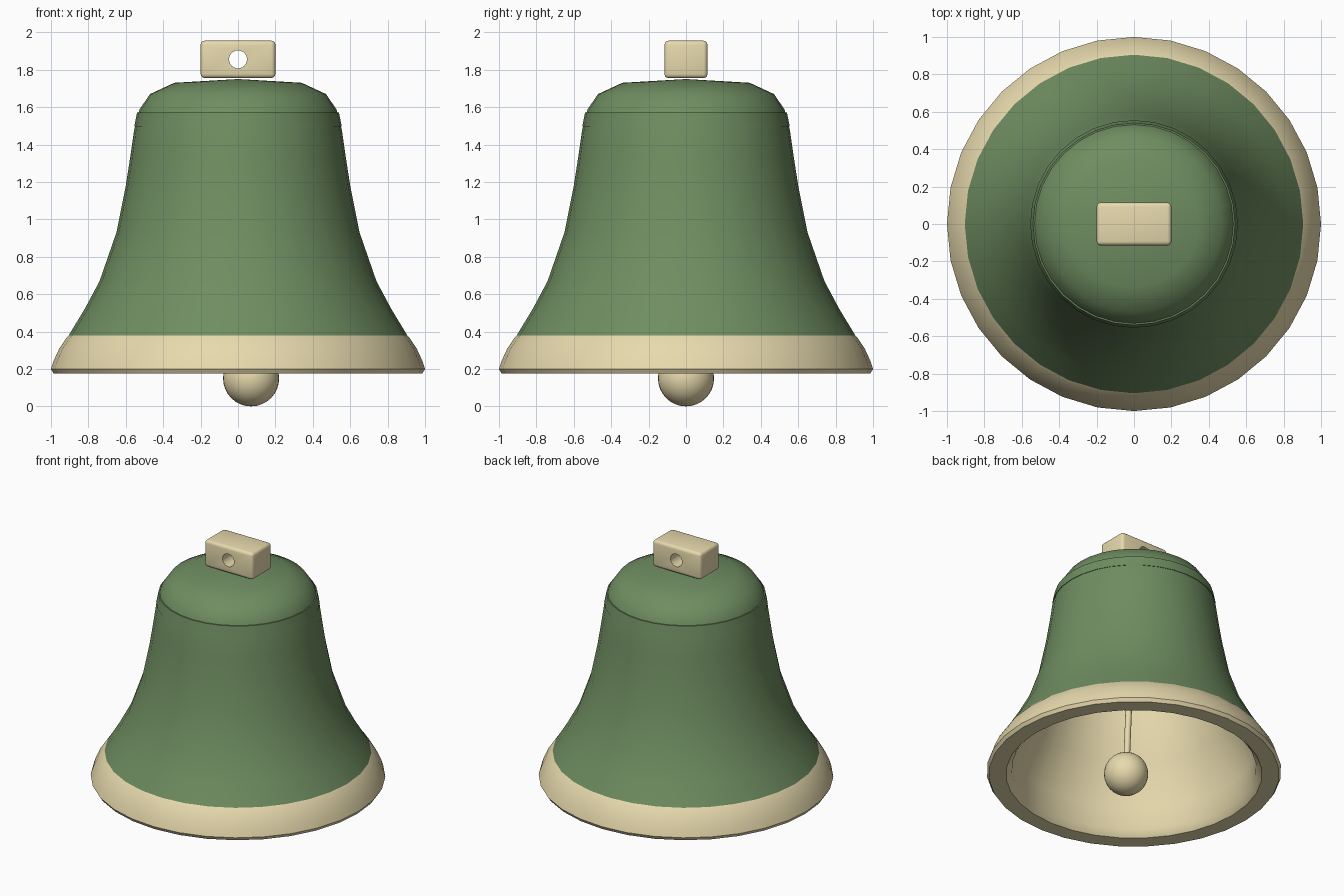
import bpy, bmesh, math
from mathutils import Vector

if "Cube" in bpy.data.objects:
    bpy.data.objects.remove(bpy.data.objects["Cube"])


def material(name, rgb):
    m = bpy.data.materials.new(name)
    m.diffuse_color = (*rgb, 1)
    m.use_nodes = True
    m.node_tree.nodes["Principled BSDF"].inputs["Base Color"].default_value = m.diffuse_color
    return m


GREEN = material("green_paint", (0.16, 0.27, 0.12))
CREAM = material("cream_metal", (0.80, 0.70, 0.42))


def finish(ob, mat, angle=40):
    ob.data.materials.append(mat)
    bpy.ops.object.select_all(action='DESELECT')
    ob.select_set(True)
    bpy.context.view_layer.objects.active = ob
    bpy.ops.object.shade_smooth_by_angle(angle=math.radians(angle))
    return ob


def new_object(name, bm):
    me = bpy.data.meshes.new(name)
    bm.to_mesh(me)
    bm.free()
    ob = bpy.data.objects.new(name, me)
    bpy.context.collection.objects.link(ob)
    return ob


def revolve(name, profile, mat, sides=32):
    """Spin (radius, height) points around z; profile runs so normals face out."""
    bm = bmesh.new()
    verts = [bm.verts.new((r, 0, z)) for r, z in profile]
    edges = [bm.edges.new(p) for p in zip(verts, verts[1:])]
    bmesh.ops.spin(bm, geom=verts + edges, cent=(0, 0, 0), axis=(0, 0, 1),
                   angle=math.tau, steps=sides, use_duplicate=False)
    bmesh.ops.remove_doubles(bm, verts=bm.verts, dist=1e-4)
    bmesh.ops.recalc_face_normals(bm, faces=bm.faces)
    return finish(new_object(name, bm), mat)


# Green bell: flared waist, raised shoulder band and domed crown,
# with the wall returned inside the cream lining
revolve("bell_body", [
    (0.87, 0.38), (0.905, 0.38), (0.82, 0.52), (0.74, 0.67), (0.65, 0.93),
    (0.60, 1.18), (0.575, 1.34), (0.555, 1.48), (0.55, 1.50), (0.53, 1.50)], GREEN)
revolve("shoulder_band", [
    (0.53, 1.495), (0.555, 1.495), (0.54, 1.57), (0.52, 1.57)], GREEN)
revolve("crown", [
    (0.535, 1.56), (0.525, 1.59), (0.47, 1.67), (0.34, 1.73), (0, 1.75)], GREEN)

# Cream lip and hollow inside as one closed skin
revolve("lip_and_lining", [
    (0.90, 0.385), (0.915, 0.37), (0.955, 0.31), (0.985, 0.245), (1.0, 0.20),
    (0.985, 0.175), (0.87, 0.175), (0.83, 0.22), (0.82, 0.38), (0.69, 0.67),
    (0.60, 0.93), (0.55, 1.18), (0.51, 1.48), (0.49, 1.57), (0.43, 1.63),
    (0.30, 1.68), (0, 1.70), (0, 1.72), (0.32, 1.70), (0.45, 1.65),
    (0.51, 1.57), (0.53, 1.48), (0.57, 1.18), (0.62, 0.93), (0.71, 0.67),
    (0.86, 0.385), (0.90, 0.385)], CREAM)

# Clapper: ball swung slightly to one side, hanging on a thin rod
ball = Vector((0.07, 0, 0.15))
bpy.ops.mesh.primitive_uv_sphere_add(segments=32, ring_count=16, radius=0.15, location=ball)
bpy.context.object.name = "clapper_ball"
finish(bpy.context.object, CREAM)

top = Vector((0, 0, 1.71))
rod_dir = top - ball
bpy.ops.mesh.primitive_cylinder_add(vertices=16, radius=0.022, depth=rod_dir.length,
                                    location=(top + ball) / 2,
                                    rotation=rod_dir.to_track_quat('Z', 'Y').to_euler())
bpy.context.object.name = "clapper_rod"
finish(bpy.context.object, CREAM)

# Hanging block with rounded edges and a hole through it
bm = bmesh.new()
bmesh.ops.create_cube(bm, size=1)
bmesh.ops.scale(bm, vec=(0.40, 0.23, 0.20), verts=bm.verts)
bmesh.ops.bevel(bm, geom=bm.edges[:], offset=0.022, segments=3, profile=0.5, affect='EDGES')
block = new_object("hanging_block", bm)
block.location = (0, 0, 1.855)

bpy.ops.mesh.primitive_cylinder_add(vertices=24, radius=0.048, depth=0.5,
                                    location=(0, 0, 1.855), rotation=(math.pi / 2, 0, 0))
cutter = bpy.context.object
cutter.name = "hole_cutter"
cutter.hide_render = True
cutter.display_type = 'WIRE'
cut = block.modifiers.new("hole", 'BOOLEAN')
cut.object = cutter
cut.solver = 'EXACT'
bpy.context.view_layer.objects.active = block
bpy.ops.object.modifier_apply(modifier="hole")
bpy.data.objects.remove(cutter)
finish(block, CREAM)
